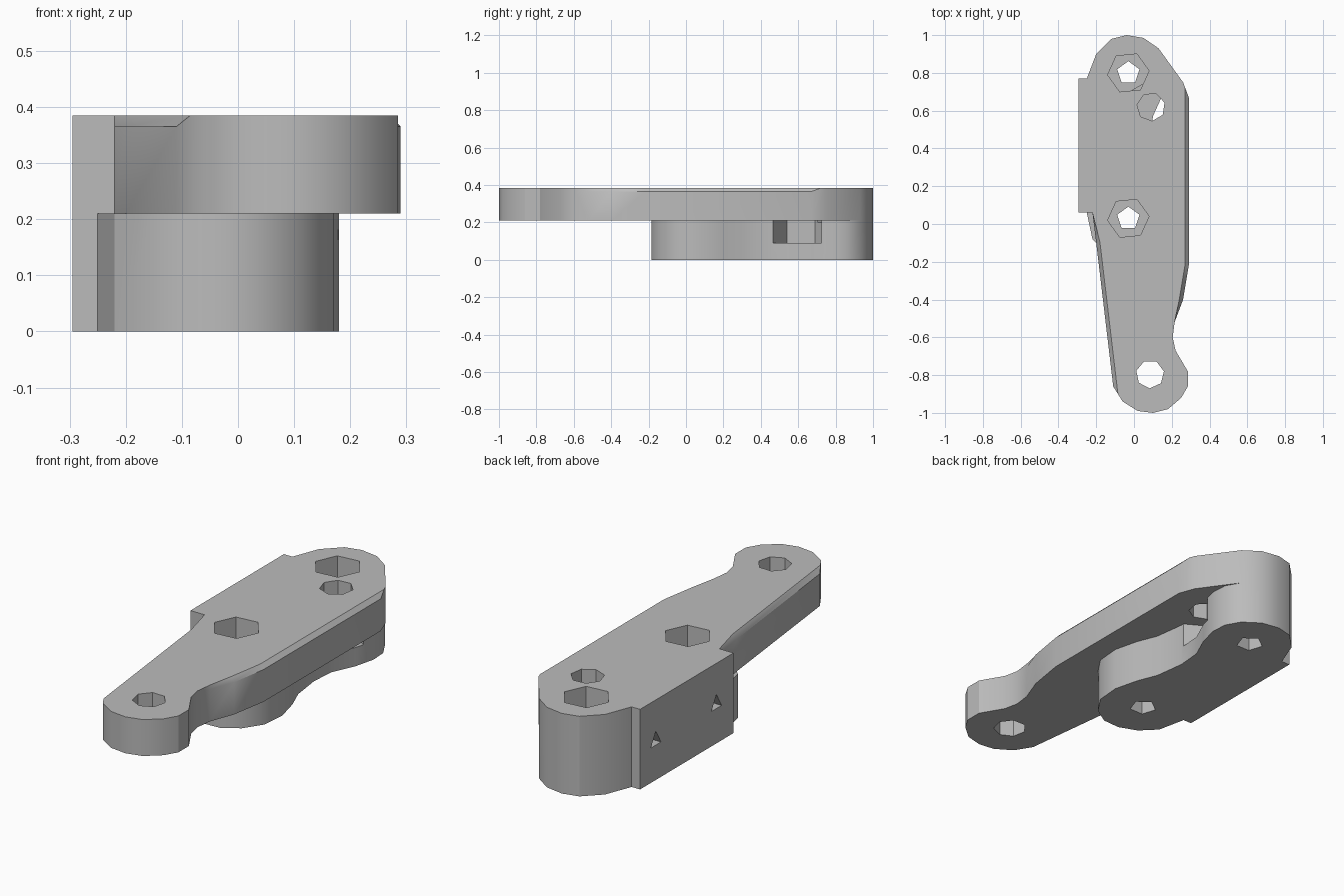
import bpy, bmesh, math

if "Cube" in bpy.data.objects:
    bpy.data.objects.remove(bpy.data.objects["Cube"])

TOP, SPLIT = 0.385, 0.21

grey = bpy.data.materials.new("plain grey")
grey.use_nodes = True
grey.diffuse_color = (0.5, 0.5, 0.5, 1)
grey.node_tree.nodes["Principled BSDF"].inputs["Base Color"].default_value = (0.5, 0.5, 0.5, 1)


def prism(name, outline, z0, z1, chamfer=None):
    """Extrude an outline; chamfer is a rule picking top edges by midpoint."""
    bm = bmesh.new()
    face = bm.faces.new([bm.verts.new((x, y, z0)) for x, y in outline])
    new = bmesh.ops.extrude_face_region(bm, geom=[face])["geom"]
    bmesh.ops.translate(bm, verts=[v for v in new if isinstance(v, bmesh.types.BMVert)],
                        vec=(0, 0, z1 - z0))
    bmesh.ops.recalc_face_normals(bm, faces=bm.faces)
    if chamfer:
        edges = []
        for e in bm.edges:
            mid = (e.verts[0].co + e.verts[1].co) / 2
            if all(v.co.z > z1 - 1e-4 for v in e.verts) and chamfer(mid.x, mid.y):
                edges.append(e)
        bmesh.ops.bevel(bm, geom=edges, offset=0.02, segments=1, affect='EDGES')
    mesh = bpy.data.meshes.new(name)
    bm.to_mesh(mesh)
    bm.free()
    mesh.materials.append(grey)
    obj = bpy.data.objects.new(name, mesh)
    bpy.context.collection.objects.link(obj)
    return obj


def ring(x, y, r, n, turn=0.0):
    return [(x + r * math.cos(turn + math.tau * i / n),
             y + r * math.sin(turn + math.tau * i / n)) for i in range(n)]


def combine(obj, other, operation):
    """Apply a boolean and remove the helper."""
    other.hide_render = True
    mod = obj.modifiers.new("boolean", 'BOOLEAN')
    mod.operation, mod.solver, mod.object = operation, 'EXACT', other
    bpy.context.view_layer.objects.active = obj
    bpy.ops.object.modifier_apply(modifier=mod.name)
    bpy.data.objects.remove(other)


# Shared rear end and side pad
rear = [(0.13, 0.93), (0.05, 0.985), (-0.04, 1), (-0.12, 0.98), (-0.2, 0.9),
        (-0.25, 0.77), (-0.295, 0.77), (-0.295, 0.06)]

# Long upper arm with a round front eye
arm_outline = [(-0.22, 0.06), (-0.2, -0.1), (-0.11, -0.86), (-0.06, -0.94), (0.02, -0.99),
               (0.1, -1), (0.18, -0.98), (0.25, -0.92), (0.285, -0.86), (0.285, -0.78),
               (0.22, -0.67), (0.205, -0.6), (0.215, -0.52), (0.26, -0.4), (0.29, -0.22),
               (0.29, 0.67), (0.26, 0.75)]
arm = prism("bracket_arm", arm_outline + rear, SPLIT, TOP,
            lambda x, y: (x > 0.2 and -0.5 < y < 0.7) or (x < -0.1 and -0.8 < y < 0))

# Short waisted lower block
block_outline = [(-0.25, 0.06), (-0.22, -0.08), (-0.15, -0.15), (-0.06, -0.185),
                 (0.03, -0.18), (0.11, -0.13), (0.17, -0.04), (0.18, 0.08), (0.15, 0.2),
                 (0.11, 0.3), (0.09, 0.45), (0.1, 0.57), (0.15, 0.68), (0.175, 0.78),
                 (0.17, 0.86)]
block = prism("lower_block", block_outline + rear, 0, SPLIT)

# Nut pocket open to the side of the lower block
combine(block, prism("nut_pocket", ring(0.09, 0.615, 0.15, 6, math.pi / 6), 0.09, 0.3), 'DIFFERENCE')
combine(arm, block, 'UNION')

# Two counterbored bolt holes through the full height
for y in (0.03, 0.8):
    combine(arm, prism("bolt_hole", ring(-0.03, y, 0.062, 5, math.pi / 2), -0.1, 0.5), 'DIFFERENCE')
    combine(arm, prism("counterbore", ring(-0.03, y, 0.11, 6, 0.1), 0.2, 0.5), 'DIFFERENCE')

# Front eye hole and small rear hole
combine(arm, prism("eye_hole", ring(0.085, -0.795, 0.075, 7, 0.2), 0, 0.5), 'DIFFERENCE')
combine(arm, prism("small_hole", ring(0.09, 0.62, 0.075, 7, 0.3), 0.15, 0.5), 'DIFFERENCE')

# Triangular side holes in the pad
for y in (0.19, 0.65):
    hole = prism("side_hole", ring(0, 0, 0.045, 3, math.pi), 0, 0.25)
    hole.rotation_euler = (0, math.pi / 2, 0)
    hole.location = (-0.4, y, 0.19)
    bpy.context.view_layer.update()
    combine(arm, hole, 'DIFFERENCE')

# Smooth round walls, crisp edges
bpy.ops.object.select_all(action='DESELECT')
arm.select_set(True)
bpy.context.view_layer.objects.active = arm
bpy.ops.object.shade_smooth_by_angle(angle=math.radians(30))
